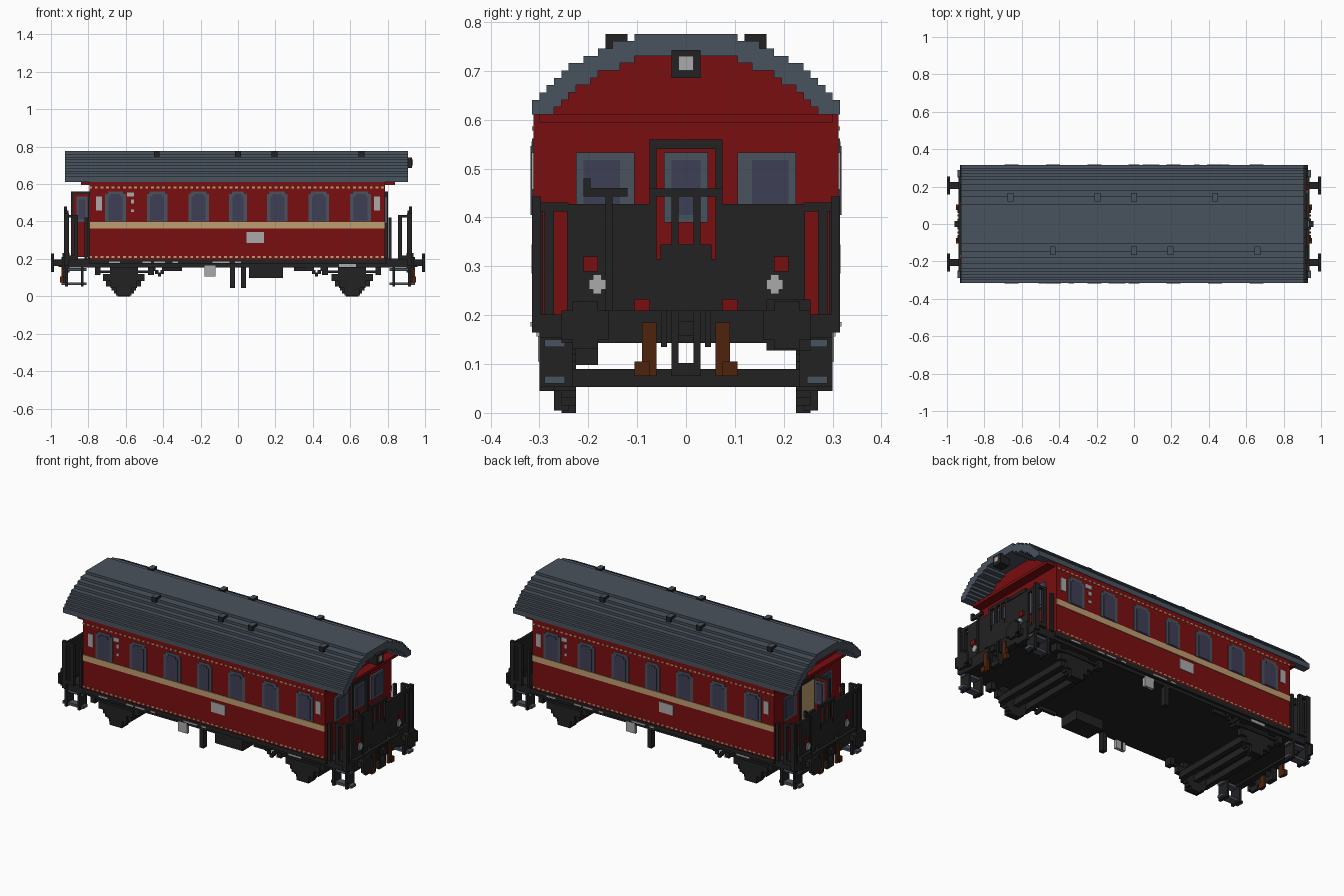
import bpy
import bmesh
import math

UNIT = 0.015  # one block of the model's grid

if "Cube" in bpy.data.objects:
    bpy.data.objects.remove(bpy.data.objects["Cube"], do_unlink=True)


def make_material(name, red, green, blue):
    """Flat material from display colour values."""
    linear = [((c / 255 + 0.055) / 1.055) ** 2.4 for c in (red, green, blue)] + [1]
    material = bpy.data.materials.new(name)
    material.use_nodes = True
    material.diffuse_color = linear
    shader = material.node_tree.nodes["Principled BSDF"]
    shader.inputs["Base Color"].default_value = linear
    shader.inputs["Roughness"].default_value = 0.8
    return material


RED = make_material("carriage red", 122, 14, 16)
SLATE = make_material("slate grey", 73, 82, 93)
BLACK = make_material("frame black", 34, 34, 34)
CREAM = make_material("cream stripe", 190, 158, 112)
GLASS = make_material("window glass", 62, 62, 86)
LIGHT = make_material("light grey", 170, 170, 170)
BROWN = make_material("hose brown", 78, 36, 12)


def finish(name, bm, material):
    bmesh.ops.recalc_face_normals(bm, faces=bm.faces[:])
    bmesh.ops.scale(bm, vec=(UNIT, UNIT, UNIT), verts=bm.verts[:])
    mesh = bpy.data.meshes.new(name)
    bm.to_mesh(mesh)
    bm.free()
    mesh.materials.append(material)
    obj = bpy.data.objects.new(name, mesh)
    bpy.context.scene.collection.objects.link(obj)
    return obj


def box(x, y, z):
    return (x, y, z)


def part(name, material, boxes, mirror=""):
    """Join boxes into one object; mirror 'x', 'y', or 'r' for a half turn."""
    flips = {(1, 1)}
    for letter in mirror:
        sx, sy = {"x": (-1, 1), "y": (1, -1), "r": (-1, -1)}[letter]
        flips |= {(a * sx, b * sy) for a, b in flips}
    bm = bmesh.new()
    for spans in boxes:
        for sx, sy in sorted(flips):
            verts = bmesh.ops.create_cube(bm, size=1)["verts"]
            for v in verts:
                for axis, sign in enumerate((sx, sy, 1)):
                    low, high = spans[axis]
                    v.co[axis] = sign * ((low + high) / 2 + v.co[axis] * (high - low))
    return finish(name, bm, material)


def extrude_profile(name, material, profile, x):
    """Extrude a (y, z) outline along x."""
    bm = bmesh.new()
    face = bm.faces.new([bm.verts.new((x[0], y, z)) for y, z in profile])
    moved = bmesh.ops.extrude_face_region(bm, geom=[face])["geom"]
    verts = [g for g in moved if isinstance(g, bmesh.types.BMVert)]
    bmesh.ops.translate(bm, vec=(x[1] - x[0], 0, 0), verts=verts)
    return finish(name, bm, material)


def stepped_arc(radius, top, lowest, width):
    """Staircase arc from -y to +y."""
    half = []
    for step in range(width):
        edge = step + 1
        drop = math.floor(radius - math.sqrt(radius ** 2 - edge ** 2))
        z = max(lowest, top - drop)
        half += [(step, z), (edge, z)]
    half = [p for i, p in enumerate(half) if i == 0 or p != half[i - 1]]
    return [(-y, z) for y, z in reversed(half[1:])] + half[1:]


# Roof and body shell
EAVE, HALF = 40.7, 21
outer = stepped_arc(28.3, 51.7, EAVE, HALF)
inner = stepped_arc(25.8, 48.7, EAVE, HALF)
extrude_profile("roof", SLATE, outer + inner[::-1], (-61.6, 60.6))
SIDE = 20.8
shell = [(max(-SIDE, min(SIDE, y)), z) for y, z in inner]
extrude_profile("body", RED, shell + [(SIDE, 13), (-SIDE, 13)], (-53, 52.4))
part("eave_ledge", RED, [box((50, 56), (-20, 20), (39.6, EAVE))], "x")

# Roof vents with slate caps
vents = part("roof_vents", BLACK,
             [box((x - 1, x + 1), (-11, -8), (48, 51.7)) for x in (-29, 0, 13, 44)], "r")
vents.data.materials.append(SLATE)
for face in vents.data.polygons:
    face.material_index = int(face.normal.z > 0.5)

# Side windows
centres = [s * x for x in (14, 28.8, 43.7) for s in (-1, 1)] + [0]
frames, panes = [], []
for c in centres:
    w = 3.7 if c else 3.2
    frames += [box((c - w, c + w), (20, 21), (26.7, 36.5)),
               box((c - w + 1, c + w - 1), (20, 21), (36.5, 37.4))]
    panes += [box((c - w + 1.2, c + w - 1.2), (20, 21.2), (27, 35.6)),
              box((c - w + 2, c + w - 2), (20, 21.2), (35.6, 36.4))]
part("side_window_frames", SLATE, frames, "y")
part("side_window_panes", GLASS, panes, "y")

# Cream stripes and dotted trim lines
part("waist_stripe", CREAM, [box((-53, 52.4), (20, 21), (24.2, 26.5))], "y")
dots = [box((x, x + 1), (20, 21), (z, z + 0.6)) for x in range(-53, 52, 2) for z in (13.7, 38.5)]
part("dotted_trim", CREAM, dots, "y")

# Pale plates on the sides
part("side_plates", LIGHT, [
    box((48.5, 50.7), (20, 21.1), (30.5, 35.5)),
    box((-50.7, -48.5), (20, 21.1), (30.5, 35.5)),
    box((-9.2, -3), (20, 21.1), (19, 23)),
    box((37, 39.5), (20, 21.1), (35.5, 37)),
    box((37, 38.2), (20, 21.1), (33, 34.5)),
    box((37, 38.2), (20, 21.1), (30, 31)),
], "r")

# End walls: windows and door on both ends
WALL = (52, 53.2)
PROUD = (52, 53.4)
part("end_window_frames", SLATE, [box(WALL, (7, 15), (26, 35.5))], "xy")
part("end_window_panes", GLASS, [box(PROUD, (9, 14), (27, 34.5))], "xy")
part("door_frame", BLACK, [
    box(PROUD, (4, 5), (13, 37)), box(PROUD, (0, 5), (36, 37.3))], "xy")
part("door_window_frame", SLATE, [box(WALL, (-3, 3), (26, 35.5))])
part("door_window_pane", GLASS, [box(PROUD, (-2, 2), (27, 34.5))])

# Open door at the rear end
part("doorway", CREAM, [box((-53.3, -52), (-4, 4), (14, 36))])
part("open_door", RED, [box((-59, -53), (-5, -4), (14, 37))])
part("open_door_edge", BLACK, [
    box((-59.6, -58.6), (-5.2, -3.8), (14, 37.3)), box((-59, -53), (-5.2, -3.8), (36.4, 37.3))])
part("open_door_frame", SLATE, [box((-57.6, -53.6), (-5.2, -3.8), (26.5, 35.5))])
part("open_door_pane", GLASS, [box((-56.8, -54.4), (-5.4, -3.6), (27.5, 34.5))])

# Headlamp under the front of the roof
part("headlamp_case", BLACK, [box((58, 62), (-2, 2), (45.7, 49.5))])
part("headlamp_lens", LIGHT, [box((61, 62.3), (-1, 1), (46.7, 48.7))])

# Underframe, platforms and headstocks
part("underframe", BLACK, [
    box((-62, 62), (-20, 20), (10.3, 13.4)),
    box((-53, 53), (-21, 21), (11.5, 13.2))])
part("headstock", BLACK, [
    box((60, 62.6), (-17, 17), (9.5, 14)), box((60, 62.6), (11, 17), (8.5, 15.5))], "x")
part("frame_marks", LIGHT, [
    box((x, x + w), (20, 21.2), (11.8, 12.4))
    for x, w in ((-1, 2), (3, 4), (7, 2), (26, 4), (31, 3), (42, 4), (64 / 3, 2))], "r")
part("oval_plates", LIGHT, [
    box((-42, -36), (19, 20.4), (10.4, 12)), box((8, 12), (19, 20.2), (7, 11))], "r")

# Buffers
part("buffers", BLACK, [
    box((62, 66), (12.5, 15), (10.8, 13.2)),
    box((65.6, 66.6), (10.5, 17), (10, 14)),
    box((65.6, 66.6), (12, 15.5), (8.7, 15.2))], "xy")

# End gates with lamps
GATE = (60.5, 61.5)
part("end_gates", BLACK, [
    box(GATE, (7, 16.2), (13, 28.5)), box(GATE, (5, 7), (15.5, 28.5)),
    box(GATE, (18, 19.3), (13, 28)), box(GATE, (16, 20), (27.5, 28.7)),
    box(GATE, (0, 5), (9.5, 21)), box(GATE, (0, 3.5), (21, 23)),
    box(GATE, (1, 2), (22, 30.5)), box(GATE, (0, 5), (29.5, 30.6)),
    box(GATE, (4, 5), (20, 30.5))], "xy")
part("red_lamps", RED, [box((61, 62), (12, 14), (19.3, 21.3))], "xy")
part("pale_lamps", LIGHT, [
    box((61, 62), (11, 13.2), (16.8, 18.2)),
    box((61, 62), (11.5, 12.7), (16.2, 18.9))], "xy")
part("brake_crank", BLACK, [
    box((61, 62), (-11, -10), (13, 30)), box((61, 62), (-14, -8), (29.5, 30.7)),
    box((61, 62), (-14, -13), (30, 32))], "r")

# Side railings of the platforms
part("platform_railings", BLACK, [
    box((60.3, 62), (19.8, 21), (11, 29.5)), box((57, 58.5), (19.8, 21), (13, 29)),
    box((53.6, 54.8), (19.5, 20.7), (13, 28)), box((57, 62), (19.8, 21), (28, 29)),
    box((57, 62), (19.8, 21), (13, 14.5))], "xy")

# Steps below the platforms
part("step_boards", SLATE, [
    box((54, 63), (16.5, 19.3), (4, 5)), box((54, 62), (16.5, 19.3), (9, 10))], "xy")
part("step_hangers", BLACK, [
    box((x, x + 1), (15.5, 20), (3.5, 11)) for x in (55, 60.6)], "xy")

# Hoses and coupling
part("brake_hoses", BROWN, [
    box((62, 63), (4, 6), (5, 12.3)), box((62, 63.4), (5, 7), (5, 7))], "xy")
part("coupling", BLACK, [
    box((61, 63), (1, 2), (5, 14)), box((61, 63), (0, 2), (5, 6.8)),
    box((62, 64), (0, 1), (10.5, 12.5)), box((61, 63), (2.6, 3.4), (9, 14))], "xy")

# Wheels, axle boxes and springs
running = []
for level in range(10):
    reach = math.sqrt(25 - (level - 4.5) ** 2)
    running.append(box((40.7 - reach, 40.7 + reach), (15, 17), (level, level + 1)))
running += [box((40.7 - w, 40.7 + w), (16, 18), (low, high)) for w, low, high in
            ((2.7, 0.3, 3), (4.7, 3, 5.5), (7.4, 5.5, 8), (5, 8, 10.5))]
running += [box((c - 1, c + 1), (16, 19), (7.5, 11)) for c in (31, 50)]
running += [box((31, 50), (17, 18.5), (8.3, 9.2))]
part("running_gear", BLACK, running, "xy")
part("axles", BLACK, [
    box((c - 1, c + 1), (-17, 17), (3.5, 6)) for c in (35.5, 40.7, 46)], "x")

# Equipment under the floor
part("battery_box", BLACK, [box((4, 16), (-20, -12), (6.5, 11))])
part("brake_posts", BLACK, [
    box((-2.8, -1), (-20, -18), (3, 11)), box((-11, -10), (-20, -19), (7, 11)),
    box((20, 27), (-19, -18), (9, 10.5))], "r")
part("safety_loops", BLACK, [
    box((c + s * d - 0.6, c + s * d + 0.6), (18.5, 19.5), (7 + d, 8.4 + d))
    for c in (-28,) for s in (-1, 1) for d in (0, 1, 2, 3)], "r")
